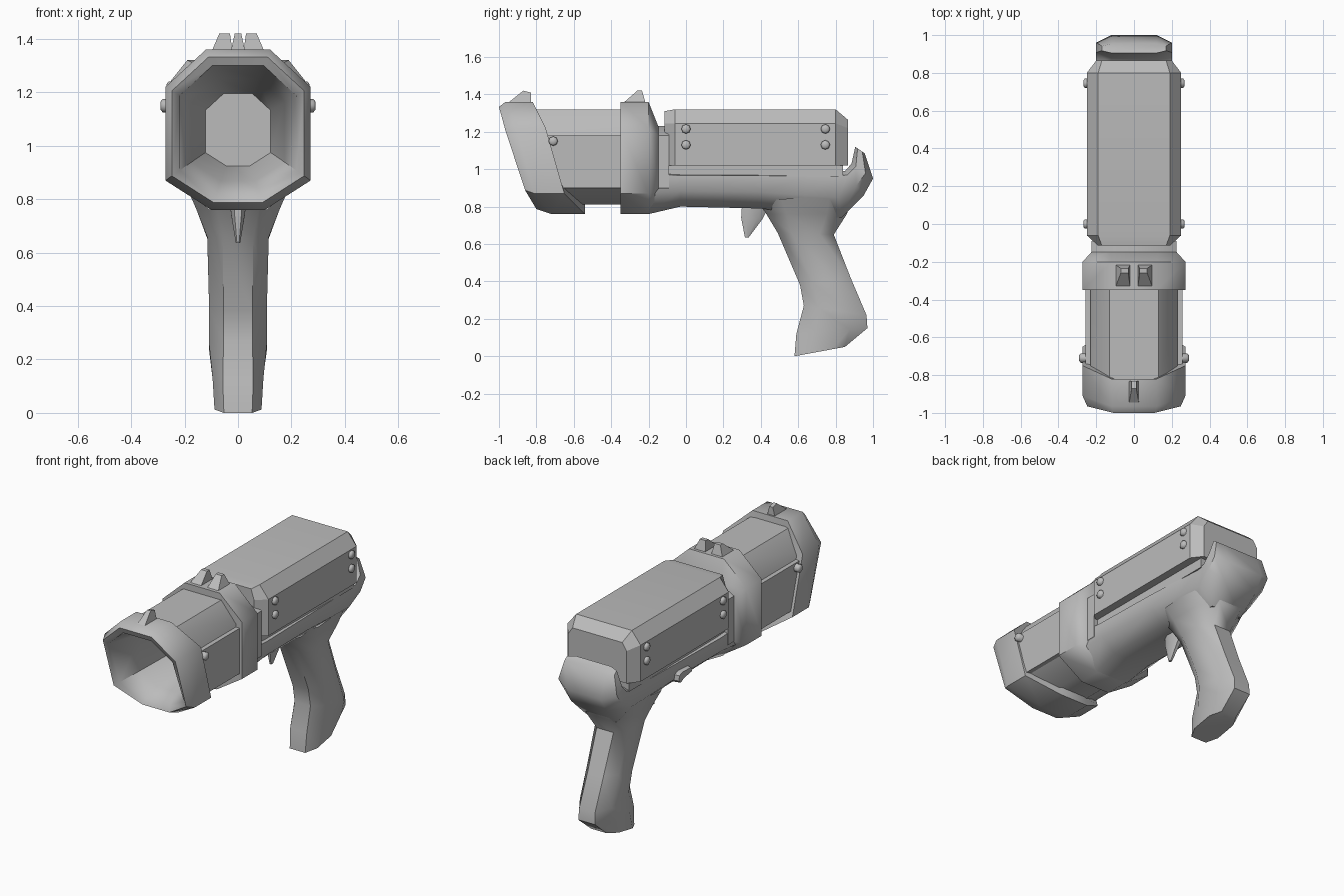
import bpy, bmesh
from math import radians

cube = bpy.data.objects.get("Cube")
if cube:
    bpy.data.objects.remove(cube, do_unlink=True)

grey = bpy.data.materials.new("plain grey")
grey.use_nodes = True
colour = (0.5, 0.5, 0.5, 1)
grey.diffuse_color = colour
grey.node_tree.nodes["Principled BSDF"].inputs["Base Color"].default_value = colour


def loft(name, loops, angle=30, caps=(True, True)):
    """Skin a list of closed loops that share a point count."""
    bm = bmesh.new()
    rows = [[bm.verts.new(p) for p in loop] for loop in loops]
    n = len(rows[0])
    for a, b in zip(rows, rows[1:]):
        for i in range(n):
            j = (i + 1) % n
            bm.faces.new((a[i], a[j], b[j], b[i]))
    if caps[0]:
        bm.faces.new(rows[0][::-1])
    if caps[1]:
        bm.faces.new(rows[-1])
    bmesh.ops.recalc_face_normals(bm, faces=bm.faces)
    mesh = bpy.data.meshes.new(name)
    bm.to_mesh(mesh)
    bm.free()
    mesh.materials.append(grey)
    ob = bpy.data.objects.new(name, mesh)
    bpy.context.collection.objects.link(ob)
    bpy.ops.object.select_all(action='DESELECT')
    ob.select_set(True)
    bpy.context.view_layer.objects.active = ob
    bpy.ops.object.shade_smooth_by_angle(angle=radians(angle))
    return ob


def mirrored(half, ys, scale=1.0, zc=1.06):
    """Closed loop from the +x half outline (x, z), top to bottom."""
    right = [(x * scale, y, zc + (z - zc) * scale) for (x, z), y in zip(half, ys)]
    return right + [(-x, y, z) for x, y, z in reversed(right)]


def section(y0, z0, y1, z1, w, flat=0.5, a=0.25, b=0.25):
    """Eight-sided section spanning two side-view points, half width w."""
    half = [(0, flat), (a, 1), (1 - b, 1), (1, flat)]
    pts = [(u * w, y0 + (y1 - y0) * t, z0 + (z1 - z0) * t) for t, u in half]
    return pts + [(-x, y, z) for x, y, z in reversed(pts)]


def plate(name, outline, x0, x1, taper=1.0):
    """Side-view outline (y, z) extruded across x."""
    cy = sum(p[0] for p in outline) / len(outline)
    cz = sum(p[1] for p in outline) / len(outline)
    outer = [(x1, cy + (y - cy) * taper, cz + (z - cz) * taper) for y, z in outline]
    return loft(name, [[(x0, y, z) for y, z in outline], outer])


# Muzzle collar with slanted mouth and closed funnel bore
ring = [(0.12, 1.36), (0.272, 1.22), (0.272, 0.87), (0.10, 0.76)]
back = (-0.82, -0.75, -0.65, -0.54)
loft("muzzle_collar", [
    mirrored(ring, back, 0.82),
    mirrored(ring, back),
    mirrored(ring, (-0.965, -0.91, -0.81, -0.72)),
    mirrored(ring, (-1.0, -0.965, -0.86, -0.80), 0.91),
    mirrored(ring, (-0.985, -0.95, -0.84, -0.78), 0.80),
    mirrored(ring, [-0.70] * 4, 0.64),
    mirrored(ring, [-0.45] * 4, 0.45),
], 50, (False, True))

# Barrel sleeve between the two collars
barrel = [(0.13, 1.32), (0.23, 1.20), (0.23, 0.90), (0.10, 0.81)]
loft("barrel", [mirrored(barrel, (-0.90, -0.83, -0.72, -0.64)),
                mirrored(barrel, [-0.25] * 4)], 50, (False, True))

# Rear collar, narrowing toward the receiver
neck = [(0.13, 1.23), (0.225, 1.18), (0.225, 0.90), (0.10, 0.79)]
loft("rear_collar", [
    mirrored(ring, [-0.35] * 4, 0.85),
    mirrored(ring, [-0.35] * 4),
    mirrored(ring, [-0.20] * 4),
    mirrored(neck, [-0.148] * 4),
], 50)
loft("receiver_neck", [mirrored(neck, [y] * 4) for y in (-0.17, -0.09)])

# Side plates joining the collars
for side, label in ((1, "left"), (-1, "right")):
    plate(label + "_side_plate",
          [(-0.80, 1.18), (-0.34, 1.18), (-0.34, 0.90), (-0.66, 0.90)],
          side * 0.2, side * 0.257)

# Upper housing with chamfered ends, on a narrow rail
box = [(0.19, 1.32), (0.25, 1.245), (0.25, 1.02)]
front_end = [(0.17, 1.31), (0.19, 1.245), (0.19, 1.02)]
rear_end = [(0.17, 1.265), (0.20, 1.22), (0.20, 1.02)]
loft("upper_housing", [
    mirrored(front_end, [-0.115] * 3),
    mirrored(box, [-0.06] * 3),
    mirrored(box, [0.80] * 3),
    mirrored(rear_end, [0.865] * 3),
], 20)
rail = [(0.20, 1.03), (0.20, 0.96)]
loft("housing_rail", [mirrored(rail, [y] * 2) for y in (-0.12, 0.84)])

# Lower receiver ending in the upturned tail
loft("lower_receiver", [
    section(-0.20, 0.76, -0.20, 1.00, 0.22, 0.5, 0.45, 0.1),
    section(-0.03, 0.80, -0.03, 0.985, 0.22, 0.55, 0.45, 0.1),
    section(0.40, 0.79, 0.40, 0.985, 0.21, 0.55, 0.45, 0.1),
    section(0.62, 0.76, 0.65, 0.985, 0.20, 0.55, 0.45, 0.1),
    section(0.83, 0.74, 0.80, 0.985, 0.19, 0.55, 0.45, 0.1),
    section(0.95, 0.86, 0.85, 0.99, 0.20, 0.6, 0.4, 0.15),
    section(1.00, 0.95, 0.885, 1.03, 0.20, 0.6, 0.35, 0.2),
    section(0.955, 1.085, 0.905, 1.12, 0.17, 0.7),
], 50)

# Pistol grip flaring into the receiver
loft("grip", [
    section(0.38, 0.83, 0.90, 0.87, 0.19),
    section(0.43, 0.76, 0.86, 0.76, 0.155),
    section(0.49, 0.66, 0.79, 0.65, 0.115),
    section(0.61, 0.38, 0.88, 0.42, 0.108),
    section(0.63, 0.27, 0.965, 0.22, 0.108),
    section(0.59, 0.12, 0.97, 0.15, 0.095, 0.6),
    section(0.58, 0.00, 0.85, 0.05, 0.088, 0.6),
], 50)

# Trigger
loft("trigger", [
    section(0.30, 0.82, 0.45, 0.82, 0.035),
    section(0.295, 0.74, 0.41, 0.735, 0.025),
    section(0.315, 0.635, 0.335, 0.635, 0.008),
], 50)

# Small lever on the right side
plate("safety_lever", [(0.27, 0.885), (0.28, 0.915), (0.38, 0.92), (0.415, 0.905),
                       (0.42, 0.87), (0.40, 0.85), (0.36, 0.87)], -0.17, -0.24, 0.85)

# Sights: one front blade, two rear posts
loft("front_sight", [
    [(-0.03, -0.97, 1.34), (0.03, -0.97, 1.34), (0.03, -0.83, 1.34), (-0.03, -0.83, 1.34)],
    [(-0.012, -0.87, 1.42), (0.012, -0.87, 1.42), (0.012, -0.83, 1.41), (-0.012, -0.83, 1.41)],
])
for s, label in ((1, "left"), (-1, "right")):
    loft(label + "_rear_sight", [
        [(s * x, y, 1.35) for x, y in ((0.02, -0.34), (0.10, -0.34), (0.10, -0.215), (0.02, -0.215))],
        [(s * x, y, 1.42) for x, y in ((0.03, -0.26), (0.07, -0.26), (0.07, -0.235), (0.03, -0.235))],
    ])

# Bolt heads on both sides
bolts = [(y, z, 0.25) for y in (0.0, 0.745) for z in (1.13, 1.215)] + [(-0.71, 1.15, 0.255)]
for y, z, x in bolts:
    for s, label in ((1, "left"), (-1, "right")):
        bm = bmesh.new()
        bmesh.ops.create_circle(bm, segments=8, radius=1)
        circle = [v.co.copy() for v in bm.verts]
        bm.free()
        top = x + (0.018 if y >= 0 else 0.035)
        loft(label + "_bolt", [
            [(s * px, y + c.x * r, z + c.y * r) for c in circle]
            for px, r in ((x - 0.02, 0.025), (top - 0.008, 0.025), (top, 0.015))
        ], 50)
